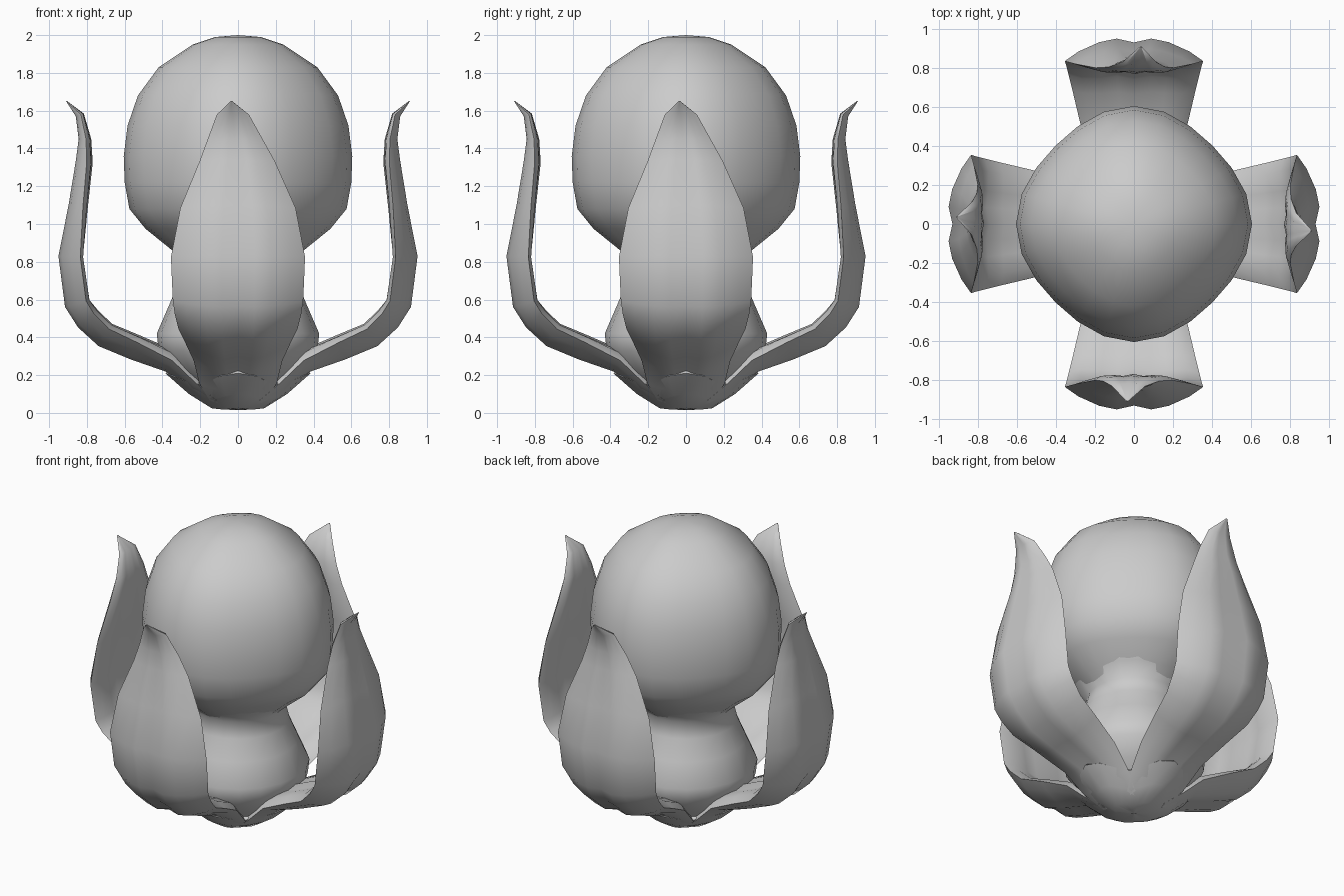
import bpy, math
from mathutils import Vector

if "Cube" in bpy.data.objects:
    bpy.data.objects.remove(bpy.data.objects["Cube"])


def make_object(name, verts, faces, angle=60):
    mesh = bpy.data.meshes.new(name)
    mesh.from_pydata(verts, [], faces)
    obj = bpy.data.objects.new(name, mesh)
    bpy.context.collection.objects.link(obj)
    bpy.ops.object.select_all(action='DESELECT')
    obj.select_set(True)
    bpy.context.view_layer.objects.active = obj
    bpy.ops.object.mode_set(mode='EDIT')
    bpy.ops.mesh.select_all(action='SELECT')
    bpy.ops.mesh.remove_doubles(threshold=0.0005)
    bpy.ops.mesh.normals_make_consistent(inside=False)
    bpy.ops.object.mode_set(mode='OBJECT')
    bpy.ops.object.shade_smooth_by_angle(angle=math.radians(angle))
    return obj


def lathe(name, profile, sides, pinch=0, drop=0):
    # pinch draws the surface in at the four diagonals, drop lowers it there
    verts, faces = [], []
    for r, z in profile:
        for s in range(sides):
            a = 2 * math.pi * s / sides
            d = math.sin(2 * a) ** 2
            k = 1 - pinch * d
            verts.append((r * k * math.cos(a), r * k * math.sin(a), z * (1 - drop * d)))
    for i in range(len(profile) - 1):
        for s in range(sides):
            t = (s + 1) % sides
            faces.append((i * sides + s, i * sides + t,
                          (i + 1) * sides + t, (i + 1) * sides + s))
    return make_object(name, verts, faces)


# Swollen bud base with a neck
lathe("bud_base", [(0, .05), (.13, .06), (.23, .12), (.33, .22), (.42, .33),
                   (.43, .42), (.365, .57), (.31, .70), (.285, .80), (.36, .88),
                   (.40, .95)], 20)

# Round head, slightly squared towards the diagonals
lathe("head", [(.28, .80), (.36, .87), (.49, .975), (.575, 1.08), (.60, 1.22),
               (.605, 1.36), (.585, 1.52), (.53, 1.68), (.42, 1.83), (.24, 1.95),
               (.12, 1.99), (0, 2.0)], 24, pinch=.06)

# Shallow four-lobed cup from which the petals spring
lathe("base_cup", [(0, .02), (.14, .025), (.26, .10), (.385, .21),
                   (.36, .23), (.22, .14), (0, .08)], 24, pinch=.25, drop=.28)

# Petal stations: radius, height, half width, edge curl, thickness
STATIONS = [(.13, .04, .15, .03, .07), (.25, .115, .205, .05, .10),
            (.38, .215, .235, .07, .11), (.57, .28, .28, .10, .12),
            (.74, .35, .315, .11, .12), (.85, .45, .335, .115, .12),
            (.92, .56, .345, .12, .115), (.955, .83, .355, .12, .11),
            (.90, 1.10, .305, .08, .09), (.86, 1.34, .20, .06, .08),
            (.845, 1.45, .145, .04, .06), (.86, 1.57, .085, .03, .04),
            (.91, 1.65, .004, .0, .004)]
US = [-1, -.8, -.5, -.25, 0, .25, .5, .8, 1]


def petal_geometry():
    verts, faces = [], []
    last = len(STATIONS) - 1
    for i, (r, z, w, curl, th) in enumerate(STATIONS):
        a, b = STATIONS[max(i - 1, 0)], STATIONS[min(i + 1, last)]
        d = Vector((b[0] - a[0], b[1] - a[1])).normalized()
        inward = Vector((-d.y, d.x))
        shift = -0.035 * max(0, (z - 1.3) / .35)

        # cupped section with a shallow groove down the middle
        def bend(u):
            return curl * (abs(u) ** 2.4 + .2 * max(0, 1 - 4 * abs(u)))

        ring = [(u, bend(u)) for u in US]
        ring += [(u, bend(u) + th * (1 - u ** 4)) for u in US[-2:0:-1]]
        for u, depth in ring:
            p = Vector((r, z)) + inward * depth
            verts.append((p.x, u * w + shift, p.y))
    n = 2 * len(US) - 2
    for i in range(last):
        for k in range(n):
            m = (k + 1) % n
            faces.append((i * n + k, i * n + m, (i + 1) * n + m, (i + 1) * n + k))
    faces.append(tuple(range(n)))
    faces.append(tuple(range(last * n, last * n + n)))
    return verts, faces


# Four petals around the head
for q, side in enumerate(("right", "back", "left", "front")):
    petal = make_object(side + "_petal", *petal_geometry())
    petal.rotation_euler.z = q * math.pi / 2
